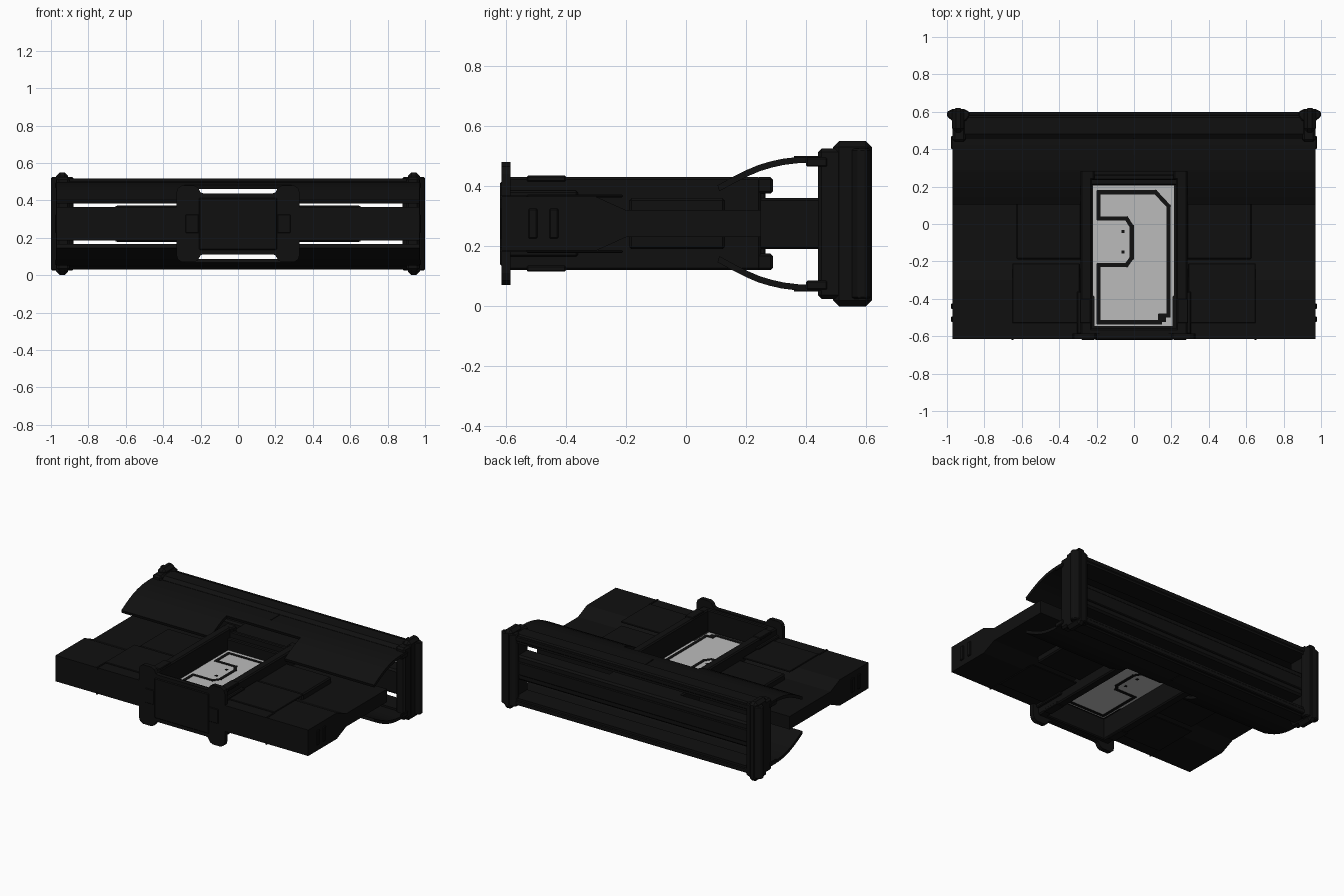
import bpy, bmesh, math
from mathutils import Vector

if "Cube" in bpy.data.objects:
    bpy.data.objects.remove(bpy.data.objects["Cube"])

MID = 0.275  # the model is symmetric above and below this height


def material(name, v):
    m = bpy.data.materials.new(name)
    m.diffuse_color = (v, v, v, 1)
    m.use_nodes = True
    m.node_tree.nodes["Principled BSDF"].inputs["Base Color"].default_value = m.diffuse_color
    return m


BLACK = material("black", 0.005)
WHITE = material("light_grey", 0.5)


def prism(name, pts, axis, a, b, mirror="", bevel=0, mat=BLACK):
    """Extrude a closed 2D profile along an axis from a to b; z is relative to MID."""
    def place(p, t):
        return {"x": (t, p[0], p[1]), "y": (p[0], t, p[1]), "z": (p[0], p[1], t)}[axis]
    bm = bmesh.new()
    lo = [bm.verts.new(place(p, a)) for p in pts]
    hi = [bm.verts.new(place(p, b)) for p in pts]
    n = len(pts)
    bm.faces.new(lo)
    bm.faces.new(hi[::-1])
    for i in range(n):
        j = (i + 1) % n
        bm.faces.new((lo[i], hi[i], hi[j], lo[j]))
    bmesh.ops.recalc_face_normals(bm, faces=bm.faces)
    me = bpy.data.meshes.new(name)
    bm.to_mesh(me)
    bm.free()
    me.materials.append(mat)
    ob = bpy.data.objects.new(name, me)
    ob.location.z = MID
    bpy.context.collection.objects.link(ob)
    if bevel:
        bv = ob.modifiers.new("bevel", "BEVEL")
        bv.width, bv.segments = bevel, 1
    if mirror:
        mr = ob.modifiers.new("mirror", "MIRROR")
        mr.use_axis = ["x" in mirror, False, "z" in mirror]
        mr.use_mirror_merge = False
    return ob


def box(name, x, y, z, mirror="", bevel=0, mat=BLACK):
    pts = [(x[0], y[0]), (x[1], y[0]), (x[1], y[1]), (x[0], y[1])]
    return prism(name, pts, "z", z[0], z[1], mirror, bevel, mat)


# Wings: thick leading part, sloping down to a thin rear part
half = [(-.615, .09), (-.30, .09), (-.20, .045), (.25, .045)]
wing = half + [(y, -z) for y, z in reversed(half)]
prism("wing", wing, "x", .27, .97, "x")
box("wing_inner_block", (.28, .63), (-.19, .13), (-.085, .085), "x", .008)
box("wing_deck_plate", (.29, .65), (-.53, -.21), (.088, .097), "xz", .003)
box("wing_front_lip", (.645, .655), (-.62, -.53), (.08, .094), "xz")
for y in (-.51, -.44):
    box("wing_tip_bolt", (.965, .978), (y - .015, y + .015), (-.05, .05), "x", .004)

# Central tub with raised walls around a mid-height floor
box("tub_floor", (-.26, .26), (-.59, .25), (-.01, .01))
box("tub_side_wall", (.225, .285), (-.60, .25), (-.155, .155), "x", .008)
box("tub_side_pad", (.23, .29), (-.53, -.40), (.14, .16), "xz", .004)
box("tub_side_rib", (.28, .305), (-.59, -.36), (-.11, .11), "x", .006)
box("tub_front_wall", (-.26, .26), (-.60, -.56), (-.155, .155), "", .006)
box("tub_back_wall", (-.27, .27), (.235, .265), (-.13, .13), "", .006)
box("tub_back_step", (-.25, .25), (.208, .24), (-.09, .09), "", .006)
box("tub_rear_tab", (.21, .285), (.235, .29), (.10, .155), "xz", .008)

# Front frame plate with four rounded ears
quarter = [(.33, .165), (.322, .19), (.30, .205), (.235, .205),
           (.215, .195), (.20, .168), (.185, .163)]
right = quarter + [(-x, z) for x, z in reversed(quarter)]
plate = right + [(-x, -z) for x, z in right]
prism("front_frame", plate, "y", -.615, -.585)
box("front_frame_centre", (-.21, .21), (-.62, -.60), (-.14, .14), "", .006)
box("front_frame_latch", (.21, .28), (-.62, -.61), (-.05, .05), "x", .003)

# Light panel shown on both faces of the floor
panel = [(-.22, -.38), (-.21, -.39), (-.21, -.545), (.205, -.545), (.205, -.39),
         (.215, -.38), (.215, .205), (-.22, .205)]
prism("floor_panel", panel, "z", .010, .014, "z", 0, WHITE)

# Black outline painted on the panel
line = [(-.19, .17), (.115, .17), (.185, .095), (.185, -.49), (.14, -.49), (.14, -.525),
        (-.19, -.525), (-.19, -.22), (-.04, -.22), (-.012, -.18), (-.012, -.015),
        (-.04, .03), (-.19, .03)]
W = .011
for i, p in enumerate(line):
    a, b = Vector(p), Vector(line[(i + 1) % len(line)])
    d = (b - a).normalized()
    s = Vector((-d.y, d.x)) * W
    a, b = a - d * W * .8, b + d * W * .8
    prism("panel_outline", [a - s, b - s, b + s, a + s], "z", .0135, .0165, "z")
box("panel_corner_mark", (.13, .17), (-.525, -.485), (.0135, .0165), "z")
for y in (-.04, -.15):
    box("panel_dot", (-.068, -.052), (y - .008, y + .008), (.0135, .0165), "z")


# Curved upper and lower shells, cut away around the tub
def shell(name, path, x0, x1, mirror):
    prof = path + [(y + .006, z - .02) for y, z in reversed(path)]
    ob = prism(name, prof, "x", x0, x1, mirror)
    bpy.context.view_layer.objects.active = ob
    ob.select_set(True)
    bpy.ops.object.shade_smooth_by_angle(angle=math.radians(25))
    ob.select_set(False)


curve = [(.105, .128), (.16, .158), (.20, .178), (.24, .195), (.28, .207),
         (.32, .216), (.37, .222), (.47, .223)]
shell("shell_front", curve[:5], .285, .97, "xz")
shell("shell_rear", curve[4:], -.97, .97, "z")
box("shell_seam", (-.004, .004), (.36, .48), (.215, .226), "z")
box("shell_end_bolt", (.965, .978), (.40, .47), (.19, .22), "xz", .004)

# Rear rails joined by a middle beam
rail = [(.455, .19), (.455, .225), (.48, .243), (.57, .243), (.595, .225), (.595, .19)]
prism("rear_rail", rail, "x", -.93, .93, "z")
box("rear_rail_ridge", (-.9, .9), (.578, .60), (.205, .238), "z", .005)
box("rear_beam", (-.92, .92), (.44, .555), (-.085, .085), "", .012)
box("rear_beam_strip", (-.9, .9), (.55, .565), (-.045, .045), "", .005)
box("rear_connector", (-.28, .28), (.24, .46), (-.085, .085), "", .008)

# End panels and corner posts
box("end_panel", (.90, .97), (.44, .60), (-.25, .25), "x", .012)
flange = [(.90, .55), (.97, .55), (1, .575), (1, .60), (.97, .615),
          (.91, .615), (.88, .60), (.88, .575)]
prism("post_flange", flange, "z", -.25, .25, "x", .006)
box("corner_post", (.908, .972), (.49, .62), (-.275, .275), "x", .02)
